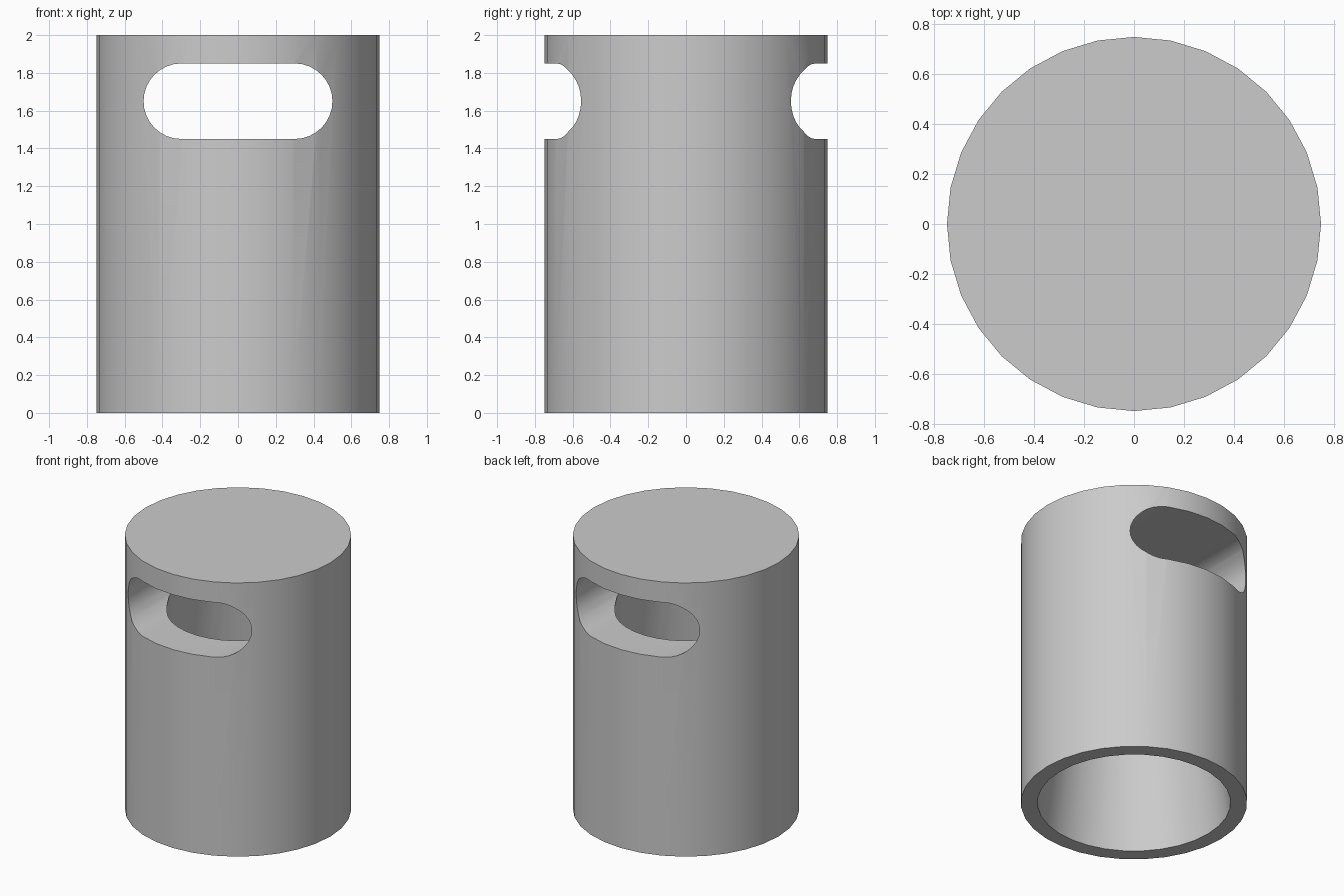
import bpy
import bmesh
from math import cos, sin, pi

HEIGHT = 2.0
RADIUS = 0.75
SIDES = 32
BORE_BASE = 0.64     # bore radius at the open bottom
TAPER = 0.114        # bore radius lost per unit of height
BORE_TOP = 1.7       # bore ends inside the slot
SLOT_Z, SLOT_R, SLOT_HALF = 1.65, 0.2, 0.3

cube = bpy.data.objects.get("Cube")
if cube:
    bpy.data.objects.remove(cube, do_unlink=True)


def make_material(name, rgb):
    mat = bpy.data.materials.new(name)
    mat.use_nodes = True
    mat.diffuse_color = (*rgb, 1)
    mat.node_tree.nodes["Principled BSDF"].inputs["Base Color"].default_value = (*rgb, 1)
    return mat


grey = make_material("light_grey", (0.6, 0.6, 0.6))


def make_prism(name, lower, upper):
    """Closed solid between two matching rings of points."""
    bm = bmesh.new()
    a = [bm.verts.new(p) for p in lower]
    b = [bm.verts.new(p) for p in upper]
    bm.faces.new(a)
    bm.faces.new(b)
    n = len(a)
    for i in range(n):
        j = (i + 1) % n
        bm.faces.new((a[i], a[j], b[j], b[i]))
    bmesh.ops.recalc_face_normals(bm, faces=bm.faces)
    mesh = bpy.data.meshes.new(name)
    bm.to_mesh(mesh)
    bm.free()
    mesh.materials.append(grey)
    obj = bpy.data.objects.new(name, mesh)
    bpy.context.collection.objects.link(obj)
    return obj


def ring(radius, z):
    steps = [2 * pi * i / SIDES for i in range(SIDES)]
    return [(radius * cos(t), radius * sin(t), z) for t in steps]


def slot_outline(y):
    points = []
    for side, start in ((1, -pi / 2), (-1, pi / 2)):
        for i in range(17):
            t = start + pi * i / 16
            points.append((side * SLOT_HALF + SLOT_R * cos(t), y,
                           SLOT_Z + SLOT_R * sin(t)))
    return points


# Main cylinder
body = make_prism("slotted_cap_body", ring(RADIUS, 0), ring(RADIUS, HEIGHT))

# Rounded slot running front to back, and tapered bore open at the bottom
slot = make_prism("slot_cutter", slot_outline(-1), slot_outline(1))
drop = 0.1
bore = make_prism("bore_cutter", ring(BORE_BASE + TAPER * drop, -drop),
                  ring(BORE_BASE - TAPER * BORE_TOP, BORE_TOP))

bpy.ops.object.select_all(action='DESELECT')
body.select_set(True)
bpy.context.view_layer.objects.active = body
for cutter in (slot, bore):
    cutter.hide_render = True
    mod = body.modifiers.new(cutter.name, 'BOOLEAN')
    mod.operation = 'DIFFERENCE'
    mod.solver = 'EXACT'
    mod.object = cutter
    bpy.ops.object.modifier_apply(modifier=mod.name)
for cutter in (slot, bore):
    bpy.data.objects.remove(cutter, do_unlink=True)

# Smooth walls with crisp rims
bpy.ops.object.shade_smooth_by_angle(angle=pi / 6)
